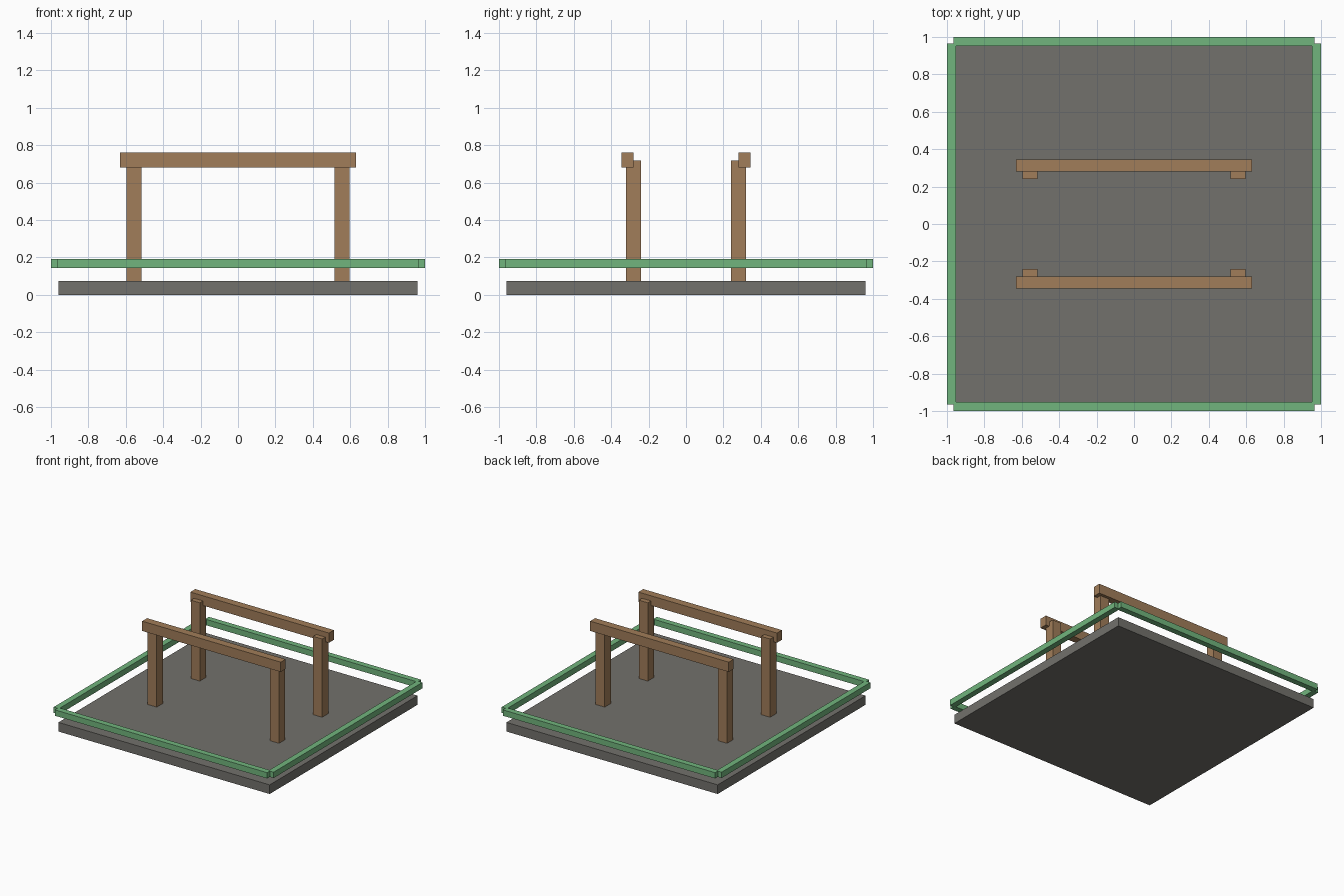
import bpy
import bmesh
from mathutils import Vector

if "Cube" in bpy.data.objects:
    bpy.data.objects.remove(bpy.data.objects["Cube"])


def material(name, colour):
    m = bpy.data.materials.new(name)
    m.diffuse_color = (*colour, 1.0)
    m.use_nodes = True
    m.node_tree.nodes["Principled BSDF"].inputs["Base Color"].default_value = m.diffuse_color
    return m


STONE = material("grey stone", (0.17, 0.165, 0.15))
GREEN = material("green paint", (0.165, 0.46, 0.205))
WOOD = material("brown wood", (0.355, 0.205, 0.10))


def box(name, lo, hi, mat):
    """Axis-aligned box between two opposite corners."""
    lo, hi = Vector(lo), Vector(hi)
    bm = bmesh.new()
    bmesh.ops.create_cube(bm, size=1.0)
    bmesh.ops.scale(bm, vec=hi - lo, verts=bm.verts)
    bmesh.ops.translate(bm, vec=(lo + hi) / 2, verts=bm.verts)
    mesh = bpy.data.meshes.new(name)
    bm.to_mesh(mesh)
    bm.free()
    mesh.materials.append(mat)
    obj = bpy.data.objects.new(name, mesh)
    bpy.context.collection.objects.link(obj)
    return obj


def mirror(obj, x=False, y=False):
    """Repeat a part across the centre planes."""
    mod = obj.modifiers.new("mirror", 'MIRROR')
    mod.use_axis = (x, y, False)
    mod.use_clip = False
    mod.use_mirror_merge = False


# Floor slab
box("floor_slab", (-0.96, -0.96, 0), (0.96, 0.96, 0.075), STONE)

# Floating border rails, leaving small notches at the corners
mirror(box("front_back_rails", (-0.965, -1, 0.144), (0.965, -0.952, 0.192), GREEN), y=True)
mirror(box("side_rails", (0.952, -0.965, 0.144), (1, 0.965, 0.192), GREEN), x=True)

# Four posts and the two beams resting on their outer sides
mirror(box("posts", (0.515, -0.32, 0.07), (0.597, -0.24, 0.718), WOOD), x=True, y=True)
mirror(box("beams", (-0.63, -0.345, 0.68), (0.63, -0.281, 0.76), WOOD), y=True)
